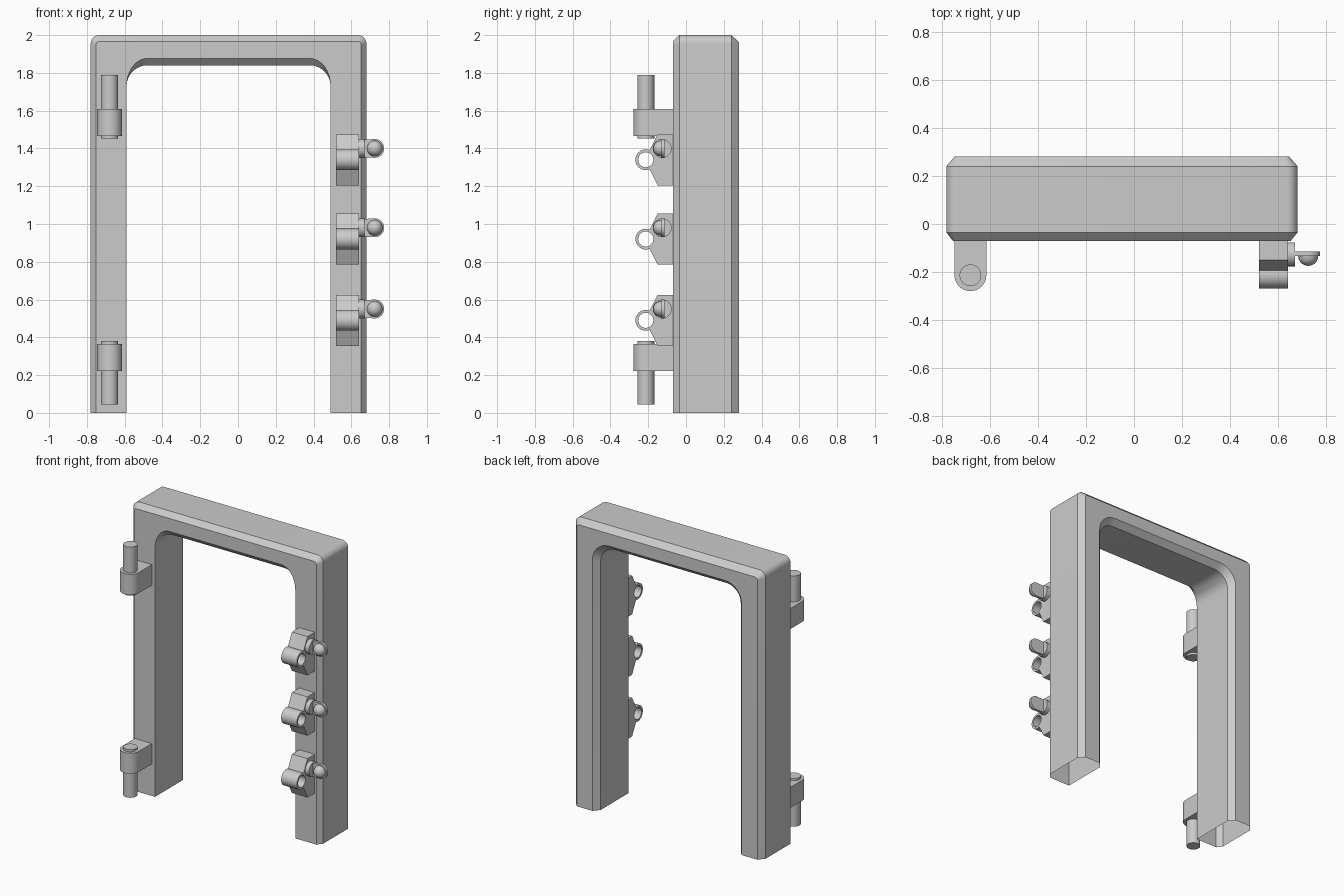
import bpy, bmesh
from math import sin, cos, pi, radians

if "Cube" in bpy.data.objects:
    bpy.data.objects.remove(bpy.data.objects["Cube"])


def finish(name, bm, recalc=True):
    if recalc:
        bmesh.ops.recalc_face_normals(bm, faces=bm.faces)
    me = bpy.data.meshes.new(name)
    bm.to_mesh(me)
    bm.free()
    ob = bpy.data.objects.new(name, me)
    bpy.context.collection.objects.link(ob)
    bpy.ops.object.select_all(action='DESELECT')
    bpy.context.view_layer.objects.active = ob
    ob.select_set(True)
    bpy.ops.object.shade_smooth_by_angle(angle=radians(30))
    return ob


def arc(cx, cy, r, a0, a1, n):
    return [(cx + r * cos(a0 + (a1 - a0) * i / n), cy + r * sin(a0 + (a1 - a0) * i / n))
            for i in range(n + 1)]


def place(p, axis, t):
    u, v = p
    return {'x': (t, u, v), 'y': (u, t, v), 'z': (u, v, t)}[axis]


def prism(name, pts, axis, lo, hi):
    bm = bmesh.new()
    a = [bm.verts.new(place(p, axis, lo)) for p in pts]
    b = [bm.verts.new(place(p, axis, hi)) for p in pts]
    bm.faces.new(a)
    bm.faces.new(b)
    for i in range(len(a)):
        j = (i + 1) % len(a)
        bm.faces.new((a[i], a[j], b[j], b[i]))
    return finish(name, bm)


def cylinder(name, c, r, axis, lo, hi, n=32):
    return prism(name, arc(*c, r, 0, 2 * pi, n)[:-1], axis, lo, hi)


def tube(name, c, r_out, r_in, lo, hi, n=32):
    bm = bmesh.new()
    rings = [[bm.verts.new(place(p, 'x', t)) for p in arc(*c, r, 0, 2 * pi, n)[:-1]]
             for r, t in ((r_out, lo), (r_out, hi), (r_in, hi), (r_in, lo))]
    for k in range(4):
        a, b = rings[k], rings[(k + 1) % 4]
        for i in range(n):
            j = (i + 1) % n
            bm.faces.new((a[i], a[j], b[j], b[i]))
    return finish(name, bm)


# Door frame: arch outlines lofted around its chamfered section, open at the feet
def arch(x0, x1, top, r, n=8):
    return ([(x0, 0)] + arc(x0 + r, top - r, r, pi, pi / 2, n)
            + arc(x1 - r, top - r, r, pi / 2, 0, n) + [(x1, 0)])


outer = arch(-0.78, 0.68, 2.0, 0.045)
inner = arch(-0.59, 0.49, 1.84, 0.11)
front_inner = [(x, z + 0.037 * max(0, min(1, (z - 1.73) / 0.11))) for x, z in inner]
section = [
    (arch(-0.753, 0.652, 1.967, 0.02), -0.07), (outer, -0.035),
    (outer, 0.24), (arch(-0.745, 0.645, 1.963, 0.02), 0.28),
    (arch(-0.625, 0.525, 1.877, 0.13), 0.28), (inner, 0.24),
    (inner, -0.035), (front_inner, -0.07)]
bm = bmesh.new()
loops = [[bm.verts.new((x, y, z)) for x, z in pts] for pts, y in section]
for k in range(len(loops)):
    a, b = loops[k], loops[(k + 1) % len(loops)]
    for i in range(len(a) - 1):
        bm.faces.new((a[i], a[i + 1], b[i + 1], b[i]))
finish("door_frame", bm)

# Hinges: rounded bracket with a vertical pin
hx, hy, hr = -0.68, -0.213, 0.066
bracket = [(hx - hr, -0.06)] + arc(hx, hy, hr, pi, 2 * pi, 20) + [(hx + hr, -0.06)]
for tag, b0, b1, p0, p1 in (("upper", 1.467, 1.61, 1.452, 1.79),
                            ("lower", 0.222, 0.365, 0.045, 0.38)):
    prism(tag + "_hinge_bracket", bracket, 'z', b0, b1)
    cylinder(tag + "_hinge_pin", (hx, hy), 0.045, 'z', p0, p1)

# Latches: wedge block, bolt ring, and a turn knob on the side
for i, z in enumerate((1.34, 0.92, 0.49)):
    tag = "latch_%d_" % (i + 1)
    block = [(-0.06, -0.135), (-0.15, -0.135), (-0.193, -0.05), (-0.165, 0),
             (-0.193, 0.05), (-0.15, 0.135), (-0.06, 0.135)]
    prism(tag + "block", [(y, z + dz) for y, dz in block], 'x', 0.52, 0.64)
    tube(tag + "ring", (-0.213, z), 0.055, 0.04, 0.52, 0.64)
    kz = z + 0.06
    cylinder(tag + "knob_boss", (-0.126, kz), 0.05, 'x', 0.63, 0.67, 24)
    paddle = [(0.66, kz - 0.046)] + arc(0.724, kz, 0.05, -pi / 2, pi / 2, 16) + [(0.66, kz + 0.046)]
    prism(tag + "knob_paddle", paddle, 'y', -0.133, -0.115)
    bm = bmesh.new()
    bmesh.ops.create_uvsphere(bm, u_segments=16, v_segments=10, radius=0.042)
    bmesh.ops.bisect_plane(bm, geom=bm.verts[:] + bm.edges[:] + bm.faces[:],
                           plane_co=(0, 0, 0), plane_no=(0, 0, 1), clear_outer=True)
    for v in bm.verts:
        x, y, d = v.co
        v.co = (0.724 + x, -0.132 + d, kz + y)
    finish(tag + "knob_dome", bm)
